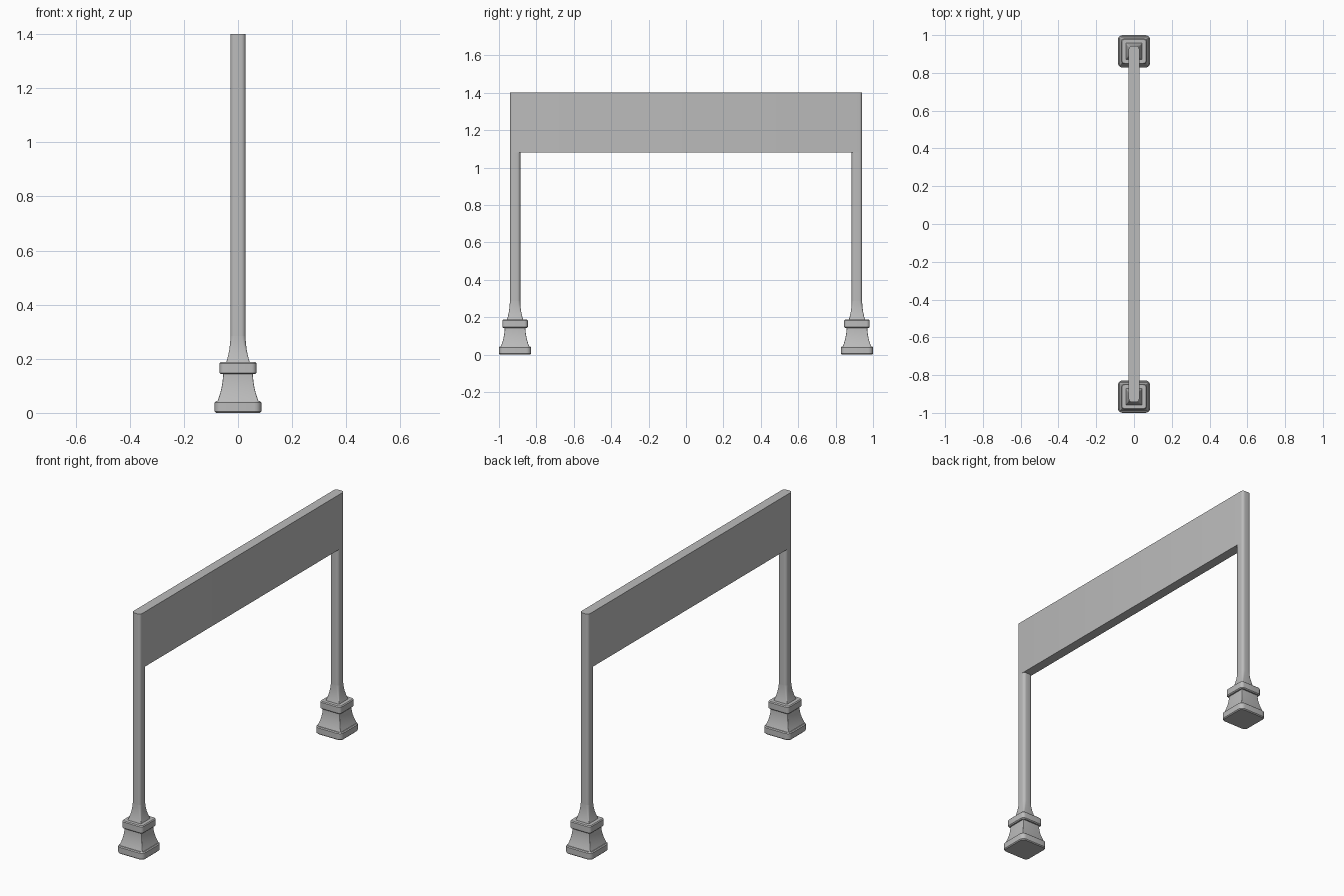
import bpy, bmesh, math

if "Cube" in bpy.data.objects:
    bpy.data.objects.remove(bpy.data.objects["Cube"])

grey = bpy.data.materials.new("light_grey")
grey.use_nodes = True
COLOUR = (0.5, 0.5, 0.5, 1)
grey.diffuse_color = COLOUR
grey.node_tree.nodes["Principled BSDF"].inputs["Base Color"].default_value = COLOUR


def rounded_ring(hx, hy, r, steps=5):
    """Outline of a rounded rectangle with half sizes hx, hy and corner radius r."""
    pts = []
    for k, (sx, sy) in enumerate([(1, 1), (-1, 1), (-1, -1), (1, -1)]):
        for i in range(steps + 1):
            a = math.pi / 2 * (k + i / steps)
            pts.append((sx * (hx - r) + r * math.cos(a), sy * (hy - r) + r * math.sin(a)))
    return pts


def loft(name, levels, y=0.0):
    """Stack rounded rectangles (z, half x, half y, radius) into a closed solid."""
    bm = bmesh.new()
    rings = [[bm.verts.new((px, py + y, z)) for px, py in rounded_ring(hx, hy, r)]
             for z, hx, hy, r in levels]
    for low, high in zip(rings, rings[1:]):
        for i in range(len(low)):
            j = (i + 1) % len(low)
            bm.faces.new((low[i], low[j], high[j], high[i]))
    bm.faces.new(rings[0][::-1])
    bm.faces.new(rings[-1])
    mesh = bpy.data.meshes.new(name)
    bm.to_mesh(mesh)
    bm.free()
    mesh.materials.append(grey)
    obj = bpy.data.objects.new(name, mesh)
    bpy.context.collection.objects.link(obj)
    bpy.ops.object.select_all(action="DESELECT")
    obj.select_set(True)
    bpy.context.view_layer.objects.active = obj
    bpy.ops.object.shade_smooth_by_angle(angle=math.radians(32))
    return obj


def square(z, h, r):
    return (z, h, h, r)


def flare(z0, z1, h0, h1, r0, r1, n=6):
    """Concave taper from a wide foot to a narrow neck."""
    return [square(z0 + (z1 - z0) * t, h1 + (h0 - h1) * (1 - t) ** 2, r0 + (r1 - r0) * t)
            for t in [i / n for i in range(n + 1)]]


def slab(z0, z1, h, r, b=0.005):
    """Square block with softened top and bottom edges."""
    return [square(z0, h - b, r - b), square(z0 + b, h, r),
            square(z1 - b, h, r), square(z1, h - b, r - b)]


POST_Y, HALF, ROUND = 0.914, 0.028, 0.016

for side, y in (("front", -POST_Y), ("back", POST_Y)):
    loft(side + "_plinth", slab(0, 0.044, 0.086, 0.026), y)
    loft(side + "_pedestal", flare(0.04, 0.15, 0.077, 0.055, 0.003, 0.003), y)
    loft(side + "_collar", slab(0.143, 0.188, 0.068, 0.018), y)
    loft(side + "_neck", flare(0.185, 0.285, 0.044, HALF, 0.002, ROUND), y)
    loft(side + "_post", [square(0.27, HALF, ROUND), square(1.08, HALF, ROUND)], y)

# Long header panel spanning both posts
END = POST_Y + HALF
loft("header_panel", [(1.08, HALF, END, ROUND), (1.4, HALF, END, ROUND)])
